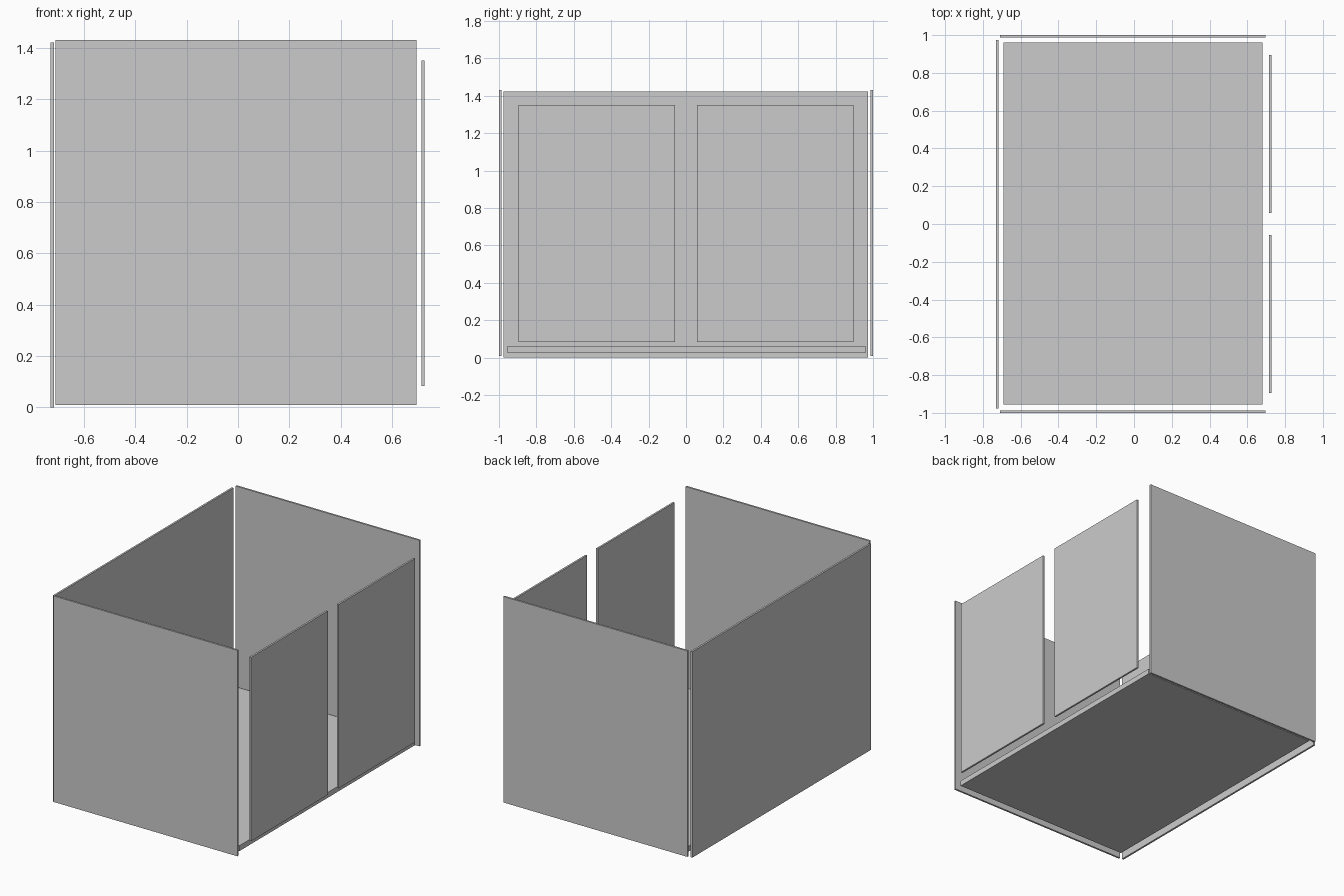
import bpy
import bmesh
from mathutils import Vector

if "Cube" in bpy.data.objects:
    bpy.data.objects.remove(bpy.data.objects["Cube"], do_unlink=True)

grey = bpy.data.materials.new("plain grey")
grey.use_nodes = True
COLOUR = (0.6, 0.6, 0.6, 1)
grey.diffuse_color = COLOUR
grey.node_tree.nodes["Principled BSDF"].inputs["Base Color"].default_value = COLOUR


def panel(name, low, high):
    """Flat board spanning two opposite corners."""
    low, high = Vector(low), Vector(high)
    mesh = bpy.data.meshes.new(name)
    bm = bmesh.new()
    bmesh.ops.create_cube(bm, size=1)
    bmesh.ops.scale(bm, vec=high - low, verts=bm.verts)
    bm.to_mesh(mesh)
    bm.free()
    mesh.materials.append(grey)
    obj = bpy.data.objects.new(name, mesh)
    obj.location = (low + high) / 2
    bpy.context.collection.objects.link(obj)
    return obj


# Floor board and long rear wall
panel("floor_panel", (-0.69, -0.955, 0.025), (0.68, 0.96, 0.062))
panel("long_wall", (-0.73, -0.977, 0), (-0.717, 0.973, 1.422))

# End walls
panel("front_end_wall", (-0.71, -1, 0.01), (0.695, -0.987, 1.432))
panel("back_end_wall", (-0.71, 0.987, 0.01), (0.695, 1, 1.432))

# Pair of doors on the open long side
panel("front_door", (0.714, -0.895, 0.083), (0.727, -0.058, 1.352))
panel("back_door", (0.714, 0.058, 0.083), (0.727, 0.895, 1.352))
